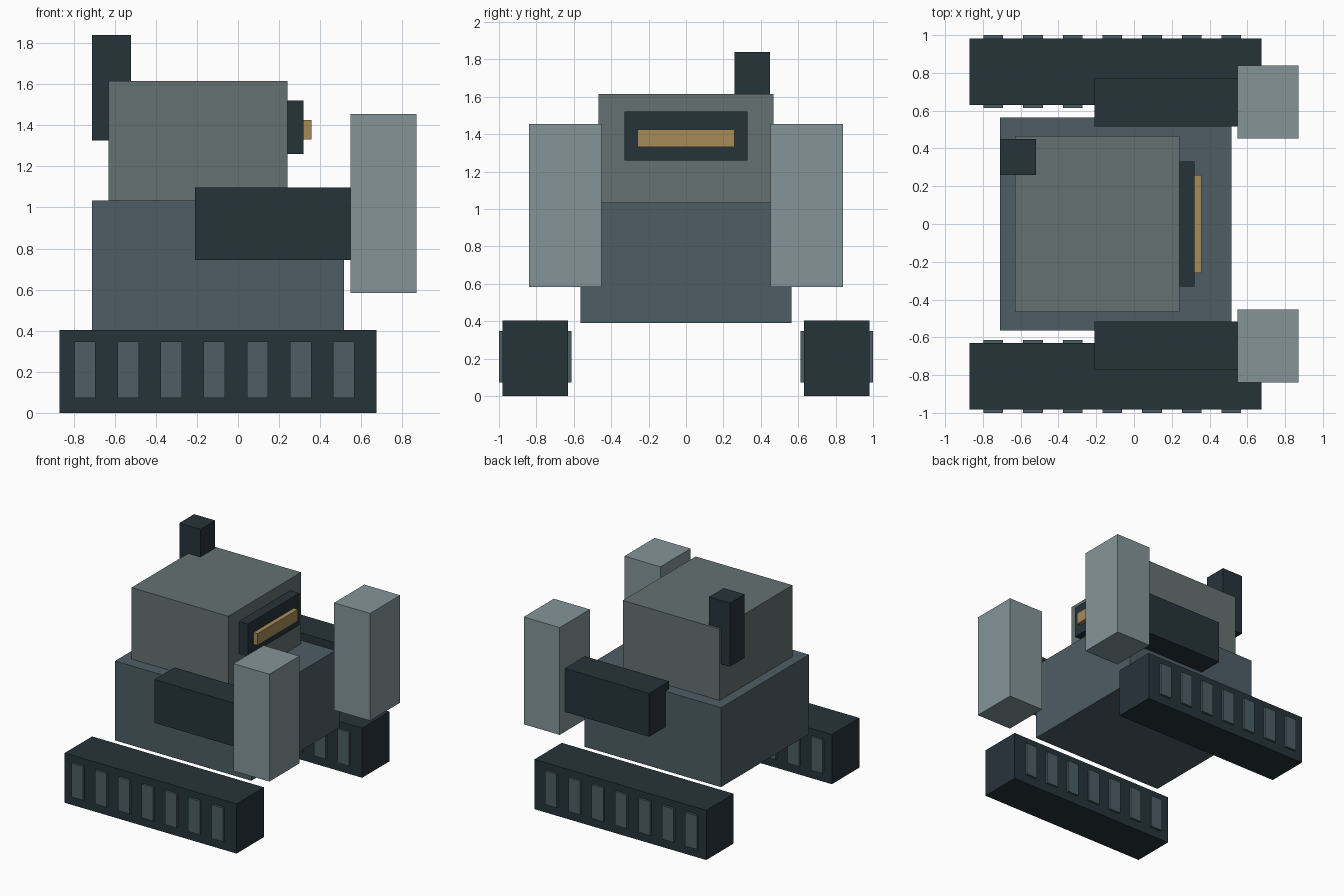
import bpy
import bmesh

if "Cube" in bpy.data.objects:
    bpy.data.objects.remove(bpy.data.objects["Cube"])


def material(name, rgb):
    def linear(c):
        c /= 255
        return c / 12.92 if c <= 0.04045 else ((c + 0.055) / 1.055) ** 2.4
    mat = bpy.data.materials.new(name)
    mat.diffuse_color = [linear(c) for c in rgb] + [1]
    mat.use_nodes = True
    mat.node_tree.nodes["Principled BSDF"].inputs["Base Color"].default_value = mat.diffuse_color
    return mat


DARK = material("dark_steel", (38, 51, 58))
BLUE = material("blue_grey", (77, 94, 102))
STONE = material("warm_grey", (102, 113, 113))
PALE = material("pale_grey", (132, 149, 153))
GOLD = material("gold", (166, 140, 88))


def box(name, x, y, z, mat):
    """Axis-aligned block given by (min, max) on each axis."""
    bm = bmesh.new()
    bmesh.ops.create_cube(bm, size=1)
    for v in bm.verts:
        v.co = [(a + b) / 2 + c * (b - a) for c, (a, b) in zip(v.co, (x, y, z))]
    mesh = bpy.data.meshes.new(name)
    bm.to_mesh(mesh)
    bm.free()
    mesh.materials.append(mat)
    obj = bpy.data.objects.new(name, mesh)
    bpy.context.collection.objects.link(obj)
    return obj


def pair(name, x, y, z, mat):
    """Block on the +y side plus its mirror image on the -y side."""
    box("left_" + name, x, y, z, mat)
    box("right_" + name, x, (-y[1], -y[0]), z, mat)


# Hull and head
box("hull", (-0.71, 0.515), (-0.565, 0.565), (0.39, 1.035), BLUE)
box("head", (-0.63, 0.24), (-0.467, 0.467), (1.035, 1.615), STONE)

# Visor with glowing slit, facing +x
box("visor", (0.24, 0.32), (-0.33, 0.33), (1.26, 1.52), DARK)
box("visor_slit", (0.32, 0.357), (-0.26, 0.26), (1.33, 1.425), GOLD)

# Exhaust stack on the rear corner
box("exhaust_stack", (-0.71, -0.52), (0.26, 0.45), (1.325, 1.84), DARK)

# Arms and upright fists
pair("arm", (-0.21, 0.547), (0.515, 0.773), (0.745, 1.097), DARK)
pair("fist", (0.547, 0.87), (0.453, 0.84), (0.583, 1.455), PALE)

# Tracks with tread plates showing on both faces
pair("track", (-0.87, 0.675), (0.63, 0.982), (0, 0.404), DARK)
for i in range(7):
    cx = -0.745 + 0.21 * i
    pair(f"tread_plate_{i + 1}", (cx - 0.052, cx + 0.052), (0.613, 1.0), (0.073, 0.347), BLUE)
